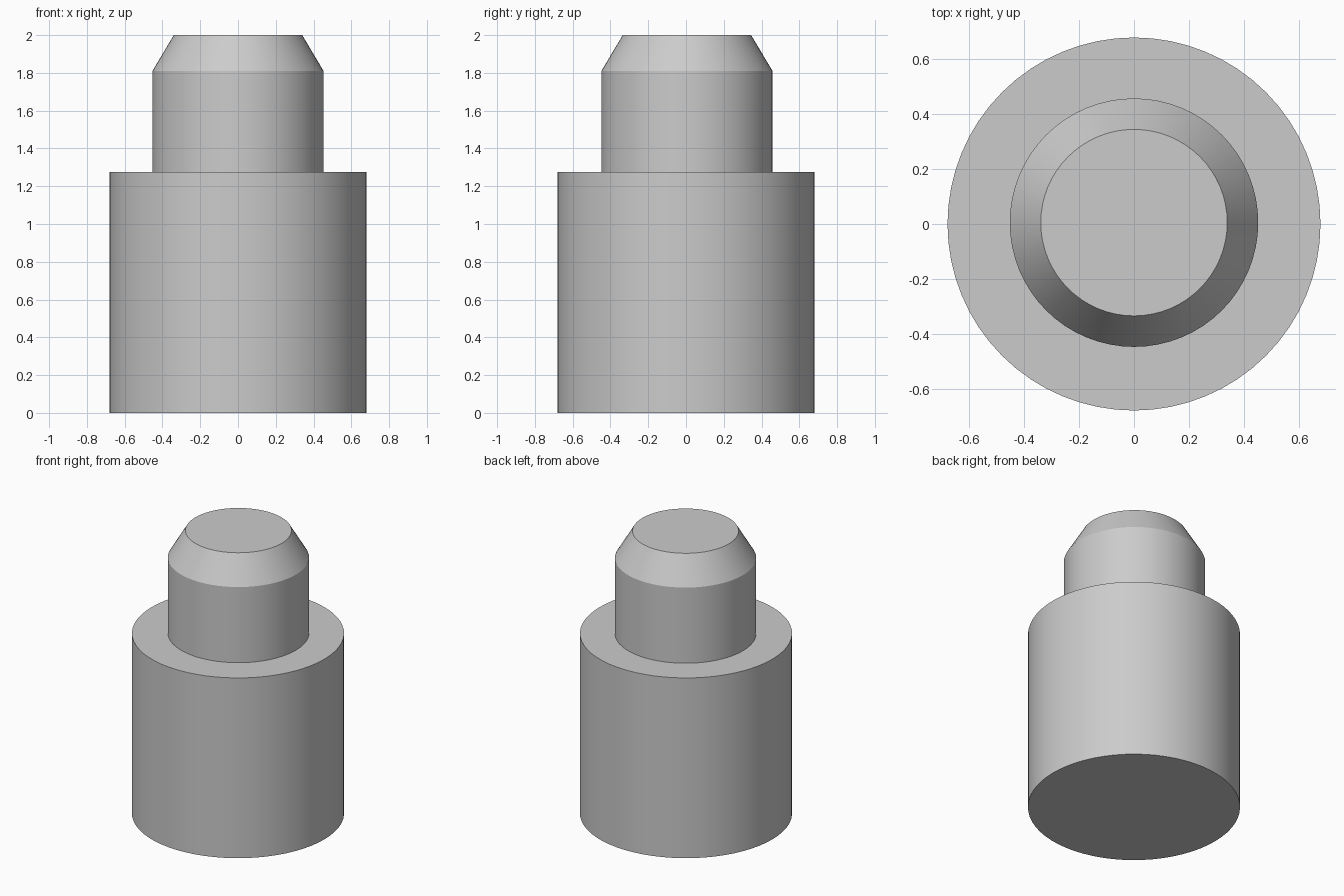
import bpy
import bmesh
import math

cube = bpy.data.objects.get("Cube")
if cube:
    bpy.data.objects.remove(cube, do_unlink=True)

SEGMENTS = 64

grey = bpy.data.materials.new("light grey")
grey.use_nodes = True
colour = (0.6, 0.6, 0.6, 1)
grey.diffuse_color = colour
grey.node_tree.nodes["Principled BSDF"].inputs["Base Color"].default_value = colour


def turned_solid(name, profile, y=0.0):
    """Closed solid of revolution from (radius, height) pairs, bottom to top."""
    bm = bmesh.new()
    rings = []
    for r, z in profile:
        angles = [math.tau * i / SEGMENTS for i in range(SEGMENTS)]
        rings.append([bm.verts.new((r * math.cos(a), r * math.sin(a), z)) for a in angles])
    bm.faces.new(rings[0][::-1])
    bm.faces.new(rings[-1])
    for low, high in zip(rings, rings[1:]):
        for i in range(SEGMENTS):
            j = (i + 1) % SEGMENTS
            bm.faces.new((low[i], low[j], high[j], high[i]))
    mesh = bpy.data.meshes.new(name)
    bm.to_mesh(mesh)
    bm.free()
    mesh.materials.append(grey)
    obj = bpy.data.objects.new(name, mesh)
    obj.location.y = y
    bpy.context.collection.objects.link(obj)
    bpy.ops.object.select_all(action='DESELECT')
    obj.select_set(True)
    bpy.context.view_layer.objects.active = obj
    bpy.ops.object.shade_smooth_by_angle(angle=math.radians(25))
    return obj


# Wide lower body
turned_solid("base_cylinder", [(0.68, 0), (0.68, 1.275)])

# Narrow pin with chamfered tip, seated on the body
turned_solid("chamfered_pin", [(0.453, 1.275), (0.453, 1.81), (0.34, 2)], y=0.005)
